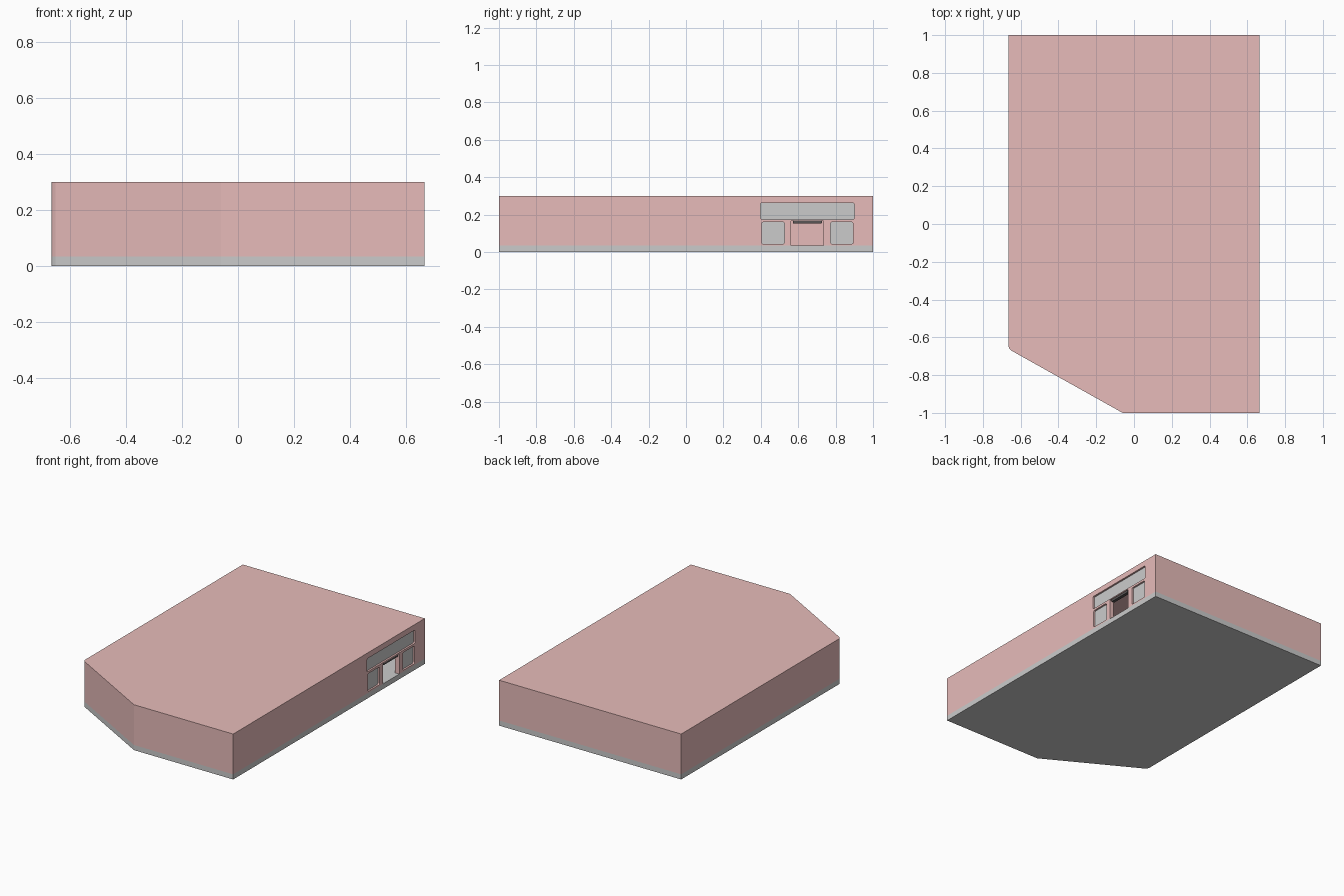
import bpy, bmesh, math

if "Cube" in bpy.data.objects:
    bpy.data.objects.remove(bpy.data.objects["Cube"])

# Plan outline with one chamfered corner
OUTLINE = [(-0.665, 1), (-0.665, -0.645), (-0.661, -0.659), (-0.65, -0.67),
           (-0.06, -1), (0.665, -1), (0.665, 1)]
WALL = 0.03
X_SIDE = 0.665


def material(name, color):
    m = bpy.data.materials.new(name)
    m.diffuse_color = (*color, 1)
    m.use_nodes = True
    m.node_tree.nodes["Principled BSDF"].inputs["Base Color"].default_value = m.diffuse_color
    return m


def extrude(name, points, direction, mat=None):
    """Solid made by sweeping a planar polygon along a vector."""
    bm = bmesh.new()
    face = bm.faces.new([bm.verts.new(p) for p in points])
    out = bmesh.ops.extrude_face_region(bm, geom=[face])
    verts = [g for g in out["geom"] if isinstance(g, bmesh.types.BMVert)]
    bmesh.ops.translate(bm, verts=verts, vec=direction)
    bmesh.ops.recalc_face_normals(bm, faces=bm.faces)
    me = bpy.data.meshes.new(name)
    bm.to_mesh(me)
    bm.free()
    ob = bpy.data.objects.new(name, me)
    bpy.context.collection.objects.link(ob)
    if mat:
        me.materials.append(mat)
    return ob


def plan(name, z0, z1, inset=0.0, mat=None):
    sx, sy = 1 - inset / 0.665, 1 - inset
    return extrude(name, [(x * sx, y * sy, z0) for x, y in OUTLINE], (0, 0, z1 - z0), mat)


def side_panel(name, y0, y1, z0, z1, x0, x1, r=0.01, mat=None):
    """Rounded rectangle on the right wall, extruded along x."""
    pts = []
    for cy, cz, start in ((y1 - r, z1 - r, 0), (y0 + r, z1 - r, 90),
                          (y0 + r, z0 + r, 180), (y1 - r, z0 + r, 270)):
        for i in range(5):
            a = math.radians(start + i * 22.5)
            pts.append((x0, cy + r * math.cos(a), cz + r * math.sin(a)))
    return extrude(name, pts, (x1 - x0, 0, 0), mat)


def cut(ob, cutter):
    mod = ob.modifiers.new("cut", "BOOLEAN")
    mod.operation = "DIFFERENCE"
    mod.solver = "EXACT"
    mod.object = cutter
    cutter.hide_render = True
    cutter.hide_viewport = True


pink = material("pink", (0.8, 0.5, 0.49))
dark = material("dark", (0.1, 0.09, 0.09))

# Floor slab and hollow building shell
plan("floor_slab", 0, 0.034)
shell = plan("building_shell", 0.034, 0.30, mat=pink)
cut(shell, plan("room_cutter", 0.0, 0.285, WALL))

# Windows: opening plus recessed pane
windows = {"upper_window": (0.397, 0.9, 0.175, 0.263),
           "near_window": (0.405, 0.527, 0.043, 0.16),
           "far_window": (0.772, 0.894, 0.043, 0.16)}
for name, rect in windows.items():
    cut(shell, side_panel(name + "_cutter", *rect, 0.6, 0.7))
    side_panel(name + "_pane", *rect, X_SIDE - 0.022, X_SIDE - 0.012, mat=None)

# Doorway with rolled shutter box at its head
cut(shell, side_panel("door_cutter", 0.562, 0.734, 0.02, 0.168, 0.6, 0.7, 0.003))
side_panel("door_shutter", 0.572, 0.726, 0.152, 0.172, X_SIDE - 0.024, X_SIDE - 0.004, 0.004, dark)
